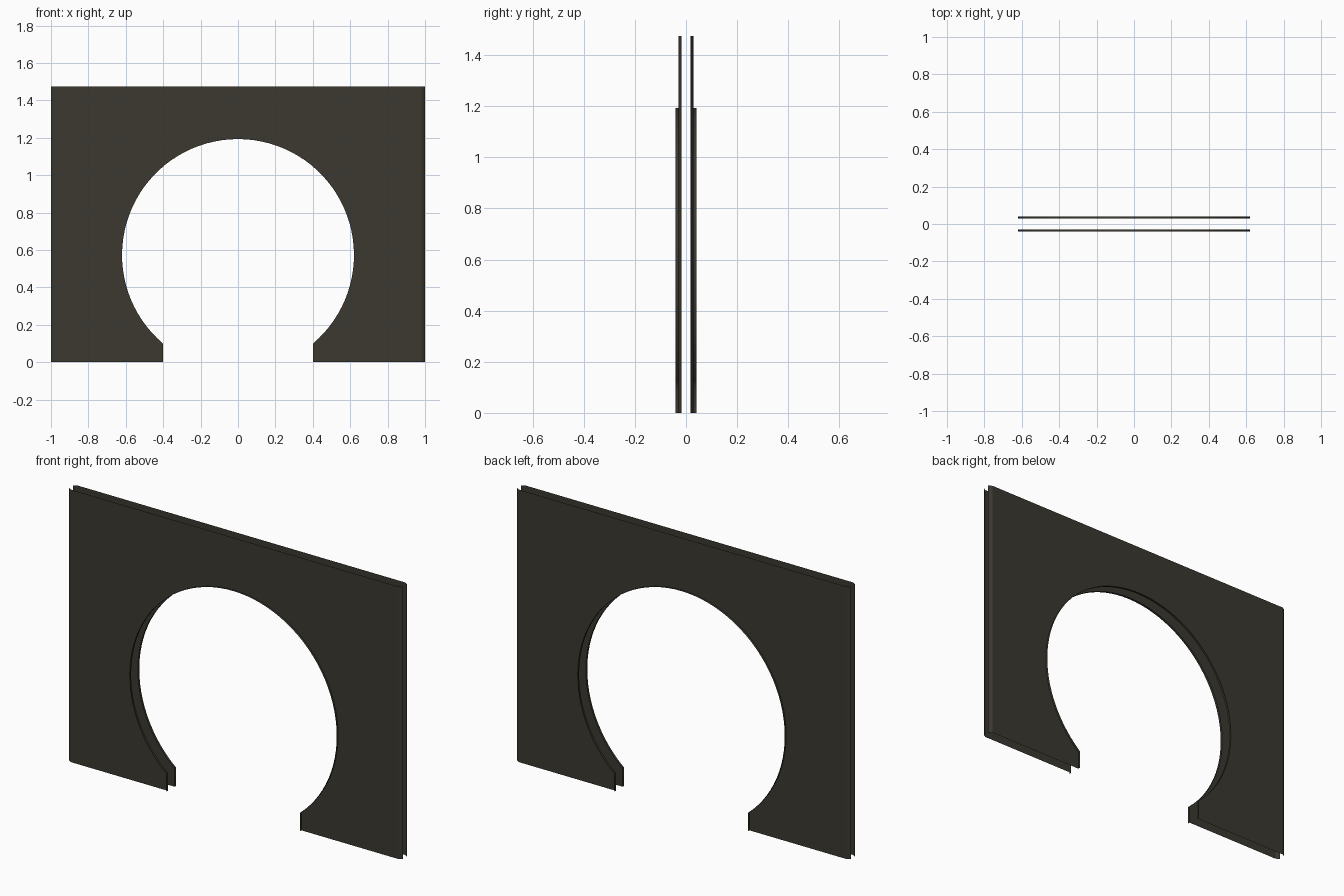
import bpy, bmesh, math

if "Cube" in bpy.data.objects:
    bpy.data.objects.remove(bpy.data.objects["Cube"])

W, FLAT, H = 1.0, 0.98, 1.475         # half width, flat half width, height
R, CZ, JAMB = 0.62, 0.573, 0.40       # round opening and its straight foot
Y_EDGE, Y_FACE, Y_LIP = 0.017, 0.029, 0.041
SEG = 72

mat = bpy.data.materials.new("dark olive grey")
mat.diffuse_color = (0.043, 0.040, 0.030, 1)
mat.use_nodes = True
mat.node_tree.nodes["Principled BSDF"].inputs["Base Color"].default_value = mat.diffuse_color


def finish(name, bm):
    me = bpy.data.meshes.new(name)
    bm.to_mesh(me)
    bm.free()
    me.materials.append(mat)
    ob = bpy.data.objects.new(name, me)
    bpy.context.collection.objects.link(ob)


def opening():
    """Left foot, round arch, right foot as (x, z) points."""
    a = math.asin(JAMB / R)
    pts = [(-JAMB, 0)]
    for i in range(SEG + 1):
        t = a + (2 * math.pi - 2 * a) * i / SEG   # measured from straight down
        pts.append((-R * math.sin(t), CZ - R * math.cos(t)))
    return pts + [(JAMB, 0)]


def strip(bm, a, b):
    va = [bm.verts.new(p) for p in a]
    vb = [bm.verts.new(p) for p in b]
    for i in range(len(a) - 1):
        bm.faces.new((va[i], va[i + 1], vb[i + 1], vb[i]))


for side, s in (("front", -1), ("back", 1)):
    arch = opening()

    # thin flat wall sheet with the opening cut out
    bm = bmesh.new()
    outline = arch + [(FLAT, 0), (FLAT, H), (-FLAT, H), (-FLAT, 0)]
    f = bm.faces.new([bm.verts.new((x, s * Y_FACE, z)) for x, z in outline])
    f.normal_update()
    if f.normal.y * s < 0:
        f.normal_flip()
    bmesh.ops.triangulate(bm, faces=[f])
    finish(side + "_wall_sheet", bm)

    # slanted side edges
    bm = bmesh.new()
    for m in (-1, 1):
        strip(bm, [(m * FLAT, s * Y_FACE, 0), (m * FLAT, s * Y_FACE, H)],
              [(m * W, s * Y_EDGE, 0), (m * W, s * Y_EDGE, H)])
    for f in bm.faces:
        f.normal_update()
        if f.normal.y * s < 0:
            f.normal_flip()
    finish(side + "_side_edges", bm)

    # lip standing out around the opening
    bm = bmesh.new()
    strip(bm, [(x, s * Y_FACE, z) for x, z in arch],
          [(x, s * Y_LIP, z) for x, z in arch])
    for f in bm.faces:
        f.normal_update()
        c = f.calc_center_median()
        if f.normal.x * c.x + f.normal.z * (c.z - CZ) > 0:
            f.normal_flip()
        f.smooth = True
    finish(side + "_opening_lip", bm)
